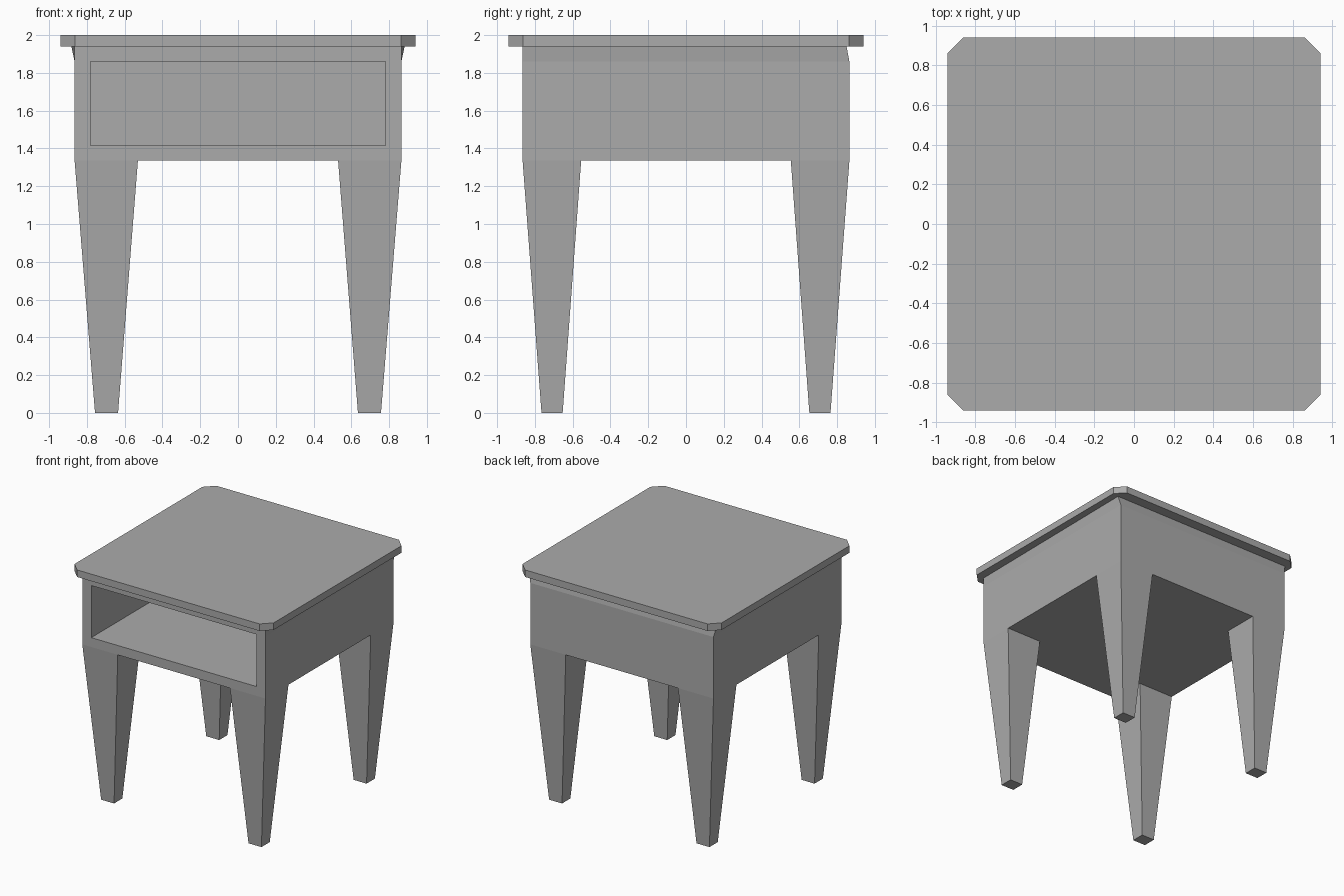
import bpy
import bmesh

cube = bpy.data.objects.get("Cube")
if cube:
    bpy.data.objects.remove(cube, do_unlink=True)

grey = bpy.data.materials.new("plain_grey")
grey.use_nodes = True
colour = (0.41, 0.41, 0.41, 1)
grey.diffuse_color = colour
grey.node_tree.nodes["Principled BSDF"].inputs["Base Color"].default_value = colour


def loft(name, rings):
    """Join matching rings of points into a closed solid."""
    bm = bmesh.new()
    loops = [[bm.verts.new(p) for p in ring] for ring in rings]
    count = len(loops[0])
    for low, high in zip(loops, loops[1:]):
        for i in range(count):
            j = (i + 1) % count
            bm.faces.new((low[i], low[j], high[j], high[i]))
    bm.faces.new(loops[0][::-1])
    bm.faces.new(loops[-1])
    bmesh.ops.recalc_face_normals(bm, faces=bm.faces)
    mesh = bpy.data.meshes.new(name)
    bm.to_mesh(mesh)
    bm.free()
    mesh.materials.append(grey)
    obj = bpy.data.objects.new(name, mesh)
    bpy.context.collection.objects.link(obj)
    return obj


def rect(x0, x1, y0, y1, z):
    return [(x0, y0, z), (x1, y0, z), (x1, y1, z), (x0, y1, z)]


# Table top with cut corners
E, C = 0.94, 0.862
outline = [(-C, -E), (C, -E), (E, -C), (E, C), (C, E), (-C, E), (-E, C), (-E, -C)]
loft("table_top", [[(x, y, z) for x, y in outline] for z in (1.94, 2.0)])

# Cabinet, its rear upper edge leaning in slightly and flaring sideways
B = 0.865
SHELF, LINTEL = 1.415, 1.86
upper = [(-B, -B, 1.94), (B, -B, 1.94), (0.882, 0.85, 1.94), (-0.882, 0.85, 1.94)]
cabinet = loft("cabinet", [rect(-B, B, -B, B, 1.335), rect(-B, B, -B, B, LINTEL), upper])

# Open compartment in the front
cutter = loft("compartment_cutter", [rect(-0.78, 0.78, -1, 0.78, z) for z in (SHELF, LINTEL)])
cutter.hide_render = True
cutter.hide_set(True)
cutter.display_type = 'WIRE'
cut = cabinet.modifiers.new("compartment", 'BOOLEAN')
cut.operation = 'DIFFERENCE'
cut.solver = 'EXACT'
cut.object = cutter
bpy.context.view_layer.objects.active = cabinet
bpy.ops.object.modifier_apply(modifier=cut.name)
bpy.data.objects.remove(cutter, do_unlink=True)

# Four tapered legs
for side, sx in (("right", -1), ("left", 1)):
    for end, sy in (("front", -1), ("back", 1)):
        foot = rect(0.635 * sx, 0.757 * sx, 0.653 * sy, 0.765 * sy, 0)
        head = rect(0.53 * sx, B * sx, 0.555 * sy, B * sy, 1.335)
        loft(f"{end}_{side}_leg", [foot, head])
